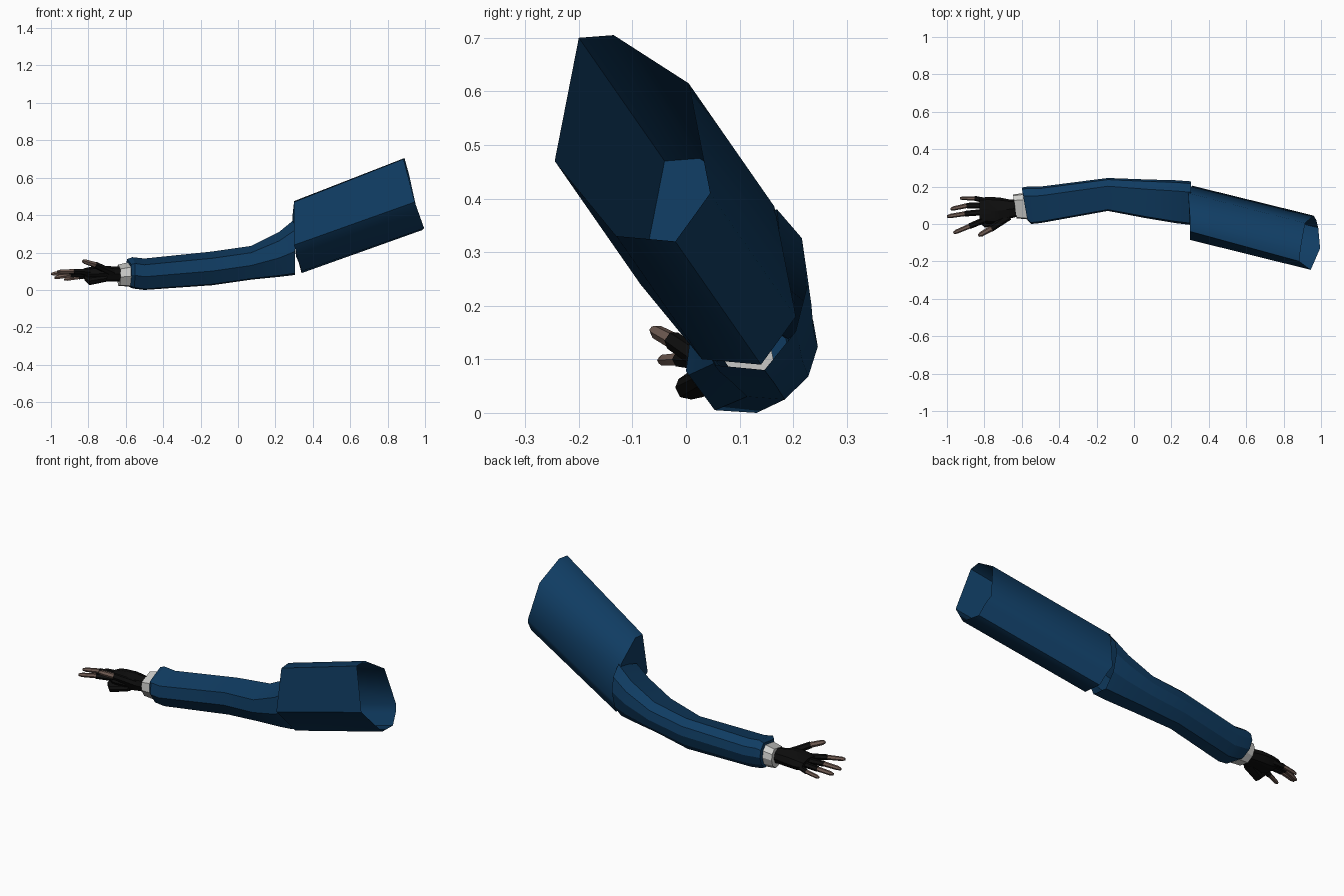
import bpy, bmesh, math
from mathutils import Vector

if "Cube" in bpy.data.objects:
    bpy.data.objects.remove(bpy.data.objects["Cube"])


def material(name, rgb):
    m = bpy.data.materials.new(name)
    m.diffuse_color = (*rgb, 1)
    m.use_nodes = True
    m.node_tree.nodes["Principled BSDF"].inputs["Base Color"].default_value = m.diffuse_color
    return m


NAVY = material("navy cloth", (0.005, 0.045, 0.122))
WHITE = material("white cuff", (0.62, 0.62, 0.60))
BLACK = material("black glove", (0.004, 0.004, 0.004))
SKIN = material("brown skin", (0.16, 0.105, 0.085))


def loft(name, rings, mats, cap_start=True, cap_end=True, skin_from=None, angle=30):
    """Skin a list of equal-length point rings."""
    bm = bmesh.new()
    vs = [[bm.verts.new(p) for p in r] for r in rings]
    n = len(rings[0])
    for k in range(len(vs) - 1):
        for i in range(n):
            j = (i + 1) % n
            f = bm.faces.new((vs[k][i], vs[k][j], vs[k + 1][j], vs[k + 1][i]))
            if skin_from is not None and k >= skin_from:
                f.material_index = 1
    if cap_start:
        bm.faces.new(vs[0][::-1])
    if cap_end:
        f = bm.faces.new(vs[-1])
        f.material_index = 0 if skin_from is None else 1
    bmesh.ops.recalc_face_normals(bm, faces=bm.faces)
    me = bpy.data.meshes.new(name)
    bm.to_mesh(me)
    bm.free()
    ob = bpy.data.objects.new(name, me)
    bpy.context.collection.objects.link(ob)
    for m in mats:
        me.materials.append(m)
    bpy.ops.object.select_all(action='DESELECT')
    ob.select_set(True)
    bpy.context.view_layer.objects.active = ob
    bpy.ops.object.shade_smooth_by_angle(angle=math.radians(angle))
    return ob


# Cross-section of the forearm in a unit square (y, z)
ARM = [(0.04, .8), (.75, 1), (.95, .82), (1, .55), (.9, .24), (.65, 0), (.25, .03), (0, .42)]


def box_ring(x, y0, y1, z0, z1, lean=0.0, shape=ARM):
    return [(x + lean * (0.5 - u), y0 + u * (y1 - y0), z0 + v * (z1 - z0)) for u, v in shape]


# Upper sleeve: a slanted tube, open at the shoulder
start = [(.30, -.04, .47), (.30, .025, .475), (.29, .165, .385), (.31, .205, .18),
         (.325, .18, .145), (.34, .14, .09), (.34, .03, .10), (.30, -.085, .24)]
end_x = [.885, .89, .915, .96, .975, .985, .995, .945]
end = [(x, p[1] - .16, p[2] + .23) for x, p in zip(end_x, start)]
loft("upper_sleeve", [start, end], [NAVY], cap_end=False, angle=50)

# Forearm sleeve, flaring toward the upper sleeve
forearm = [
    box_ring(-.585, .02, .195, .02, .165, .03),
    box_ring(-.56, .0, .20, .008, .175, .02),
    box_ring(-.50, .005, .20, .0, .168),
    box_ring(-.14, .07, .246, .025, .205),
    box_ring(.07, .03, .238, .055, .235),
    box_ring(.22, .005, .234, .07, .31),
    box_ring(.305, -.005, .228, .08, .38),
]
loft("forearm_sleeve", forearm, [NAVY], cap_end=False, angle=22)

# Cuff band at the wrist
loft("cuff", [box_ring(-.637, .03, .158, .022, .135, .02),
              box_ring(-.58, .025, .165, .018, .148, .02)], [WHITE], angle=20)

# Glove palm
PALM = [(.1, .85), (.5, 1), (.9, .8), (1, .45), (.85, .1), (.5, 0), (.15, .1), (0, .5)]
palm = [(-.60, .045, .13, .045, .125), (-.66, .03, .13, .045, .125), (-.72, .0, .142, .045, .13),
        (-.78, .0, .145, .045, .125), (-.825, .015, .14, .06, .115)]
loft("glove_palm", [box_ring(*p, shape=PALM) for p in palm], [BLACK], angle=25)
# Palm pad under the knuckles
loft("palm_pad", [box_ring(-.70, .01, .08, .045, .08, shape=PALM),
                  box_ring(-.795, -.02, .04, .025, .07, shape=PALM),
                  box_ring(-.82, .0, .04, .05, .08, shape=PALM)], [BLACK], angle=25)


def finger(name, root, mid, tip, r):
    """Six-sided finger with a bare outer half."""
    root, mid, tip = Vector(root), Vector(mid), Vector(tip)
    path = [(root, 1.1), (root.lerp(mid, .5), 1), (mid, .95), (mid, .82),
            (mid.lerp(tip, .8), .72), (tip, .4)]
    side = (tip - root).cross(Vector((0, 0, 1))).normalized()
    up = side.cross(tip - root).normalized()
    rings = []
    for c, s in path:
        rings.append([c + (side * math.cos(a) + up * math.sin(a)) * r * s
                      for a in (i * math.pi / 3 for i in range(6))])
    loft(name, rings, [BLACK, SKIN], skin_from=3, angle=35)


finger("little_finger", (-.78, .122, .08), (-.85, .137, .068), (-.93, .138, .055), .014)
finger("ring_finger", (-.79, .10, .087), (-.895, .098, .08), (-.98, .08, .065), .016)
finger("middle_finger", (-.79, .065, .092), (-.905, .055, .095), (-1.0, .04, .085), .016)
finger("index_finger", (-.78, .03, .095), (-.88, -.012, .10), (-.965, -.048, .098), .016)
finger("thumb", (-.67, .04, .09), (-.765, -.025, .135), (-.83, -.062, .155), .019)
